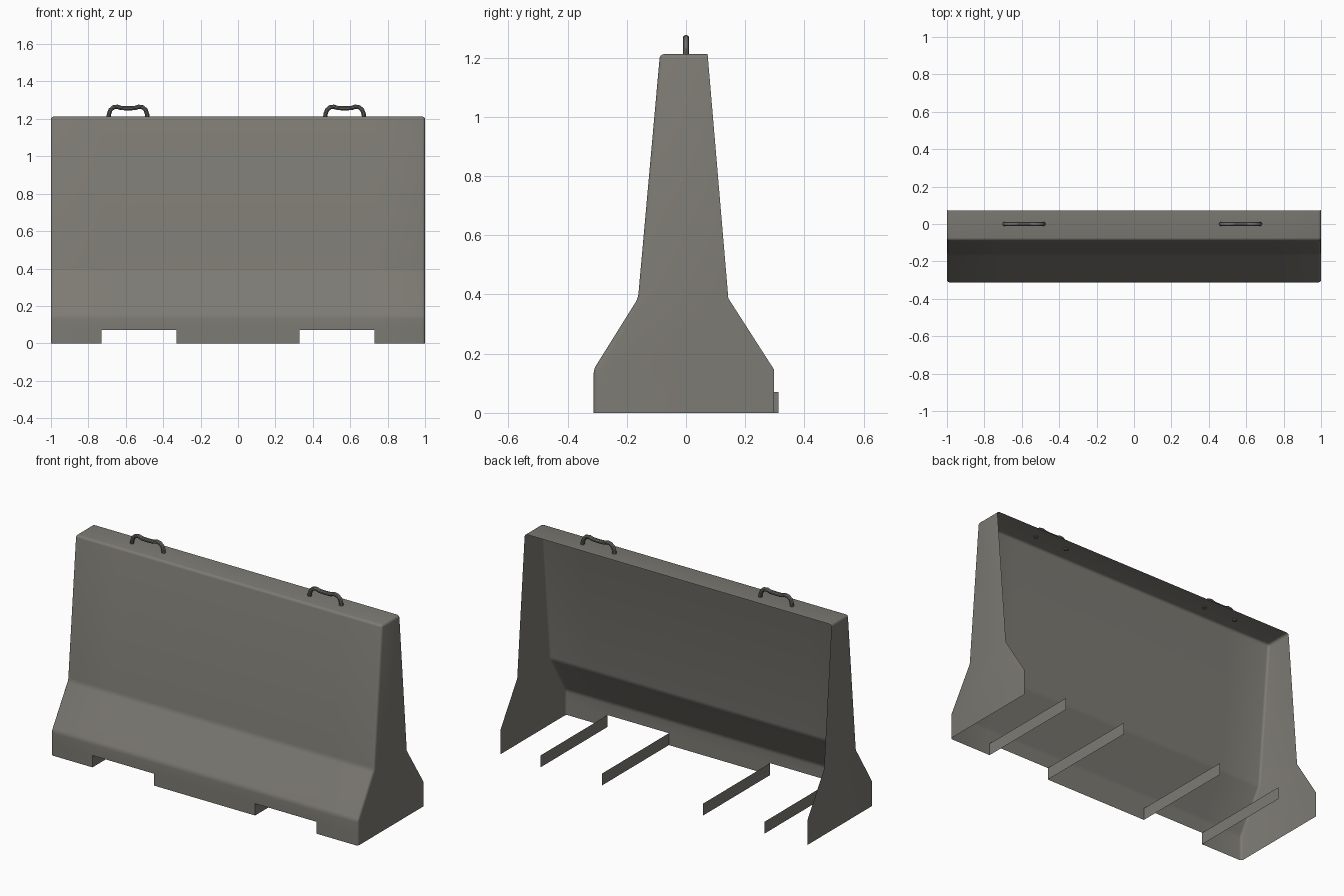
import bpy, bmesh, math

if "Cube" in bpy.data.objects:
    bpy.data.objects.remove(bpy.data.objects["Cube"])

def material(name, rgb):
    m = bpy.data.materials.new(name)
    m.diffuse_color = (*rgb, 1)
    m.use_nodes = True
    m.node_tree.nodes["Principled BSDF"].inputs["Base Color"].default_value = m.diffuse_color
    return m

concrete = material("concrete_grey", (0.205, 0.196, 0.172))
steel = material("steel_grey", (0.15, 0.148, 0.138))

def add_object(name, bm, mat):
    me = bpy.data.meshes.new(name)
    bm.to_mesh(me)
    bm.free()
    ob = bpy.data.objects.new(name, me)
    bpy.context.collection.objects.link(ob)
    me.materials.append(mat)
    return ob

def smooth(ob):
    bpy.ops.object.select_all(action='DESELECT')
    bpy.context.view_layer.objects.active = ob
    ob.select_set(True)
    bpy.ops.object.shade_smooth_by_angle(angle=math.radians(35))

# barrier shell: front and top panels with two foot notches, open back and bottom
NOTCH = (0.33, 0.73)
H = 0.07
front = [(-0.312, 0), (-0.312, H), (-0.312, 0.147), (-0.162, 0.387),
         (-0.088, 1.212), (0.073, 1.212)]
back = [(0.143, 0.387), (0.297, 0.147), (0.297, 0)]
xs = [-1, -NOTCH[1], -NOTCH[0], NOTCH[0], NOTCH[1], 1]

bm = bmesh.new()
grid = [[bm.verts.new((x, y, z)) for y, z in front] for x in xs]
for i in range(len(xs) - 1):
    for j in range(len(front) - 1):
        if j == 0 and i in (1, 3):
            continue
        bm.faces.new((grid[i][j], grid[i + 1][j], grid[i + 1][j + 1], grid[i][j + 1]))
# end caps
for col, x in ((grid[0], -1), (grid[-1], 1)):
    loop = col + [bm.verts.new((x, y, z)) for y, z in back]
    bm.faces.new(loop if x < 0 else loop[::-1])
bmesh.ops.recalc_face_normals(bm, faces=bm.faces)
if sum(f.normal.y * f.calc_area() for f in bm.faces) > 0:
    bmesh.ops.reverse_faces(bm, faces=bm.faces)
# rounded corners
bm.normal_update()
sharp = [e for e in bm.edges if len(e.link_faces) == 2 and e.calc_face_angle(0) > 0.15]
bmesh.ops.bevel(bm, geom=sharp, offset=0.014, offset_type='OFFSET', segments=3,
                profile=0.5, affect='EDGES', clamp_overlap=True)
smooth(add_object("barrier_shell", bm, concrete))

# notch side walls running front to back
bm = bmesh.new()
for s in (-1, 1):
    for a in NOTCH:
        x = s * a
        v = [bm.verts.new((x, y, z)) for y, z in
             ((-0.312, 0), (0.312, 0), (0.312, H), (-0.312, H))]
        f = bm.faces.new(v)
        f.normal_update()
        want = 1 if (a == NOTCH[0]) == (s > 0) else -1
        if f.normal.x * want < 0:
            f.normal_flip()
add_object("notch_walls", bm, concrete)

# lifting handles: bent round bar
path = [(-0.104, 1.205), (-0.102, 1.226), (-0.094, 1.248), (-0.078, 1.262),
        (-0.058, 1.265), (-0.036, 1.258), (0, 1.257), (0.036, 1.258),
        (0.058, 1.265), (0.078, 1.262), (0.094, 1.248), (0.102, 1.226), (0.104, 1.205)]
R, N = 0.0115, 10
for name, cx in (("left_handle", -0.588), ("right_handle", 0.57)):
    bm = bmesh.new()
    rings = []
    for i, (x, z) in enumerate(path):
        x0, z0 = path[max(i - 1, 0)]
        x1, z1 = path[min(i + 1, len(path) - 1)]
        d = math.hypot(x1 - x0, z1 - z0)
        nx, nz = -(z1 - z0) / d, (x1 - x0) / d
        ring = []
        for k in range(N):
            a = 2 * math.pi * k / N
            c, s = R * math.cos(a), R * math.sin(a)
            ring.append(bm.verts.new((cx + x + nx * c, s, z + nz * c)))
        rings.append(ring)
    for p, q in zip(rings, rings[1:]):
        for k in range(N):
            bm.faces.new((p[k], p[(k + 1) % N], q[(k + 1) % N], q[k]))
    bm.faces.new(rings[0])
    bm.faces.new(rings[-1])
    bmesh.ops.recalc_face_normals(bm, faces=bm.faces)
    smooth(add_object(name, bm, steel))
